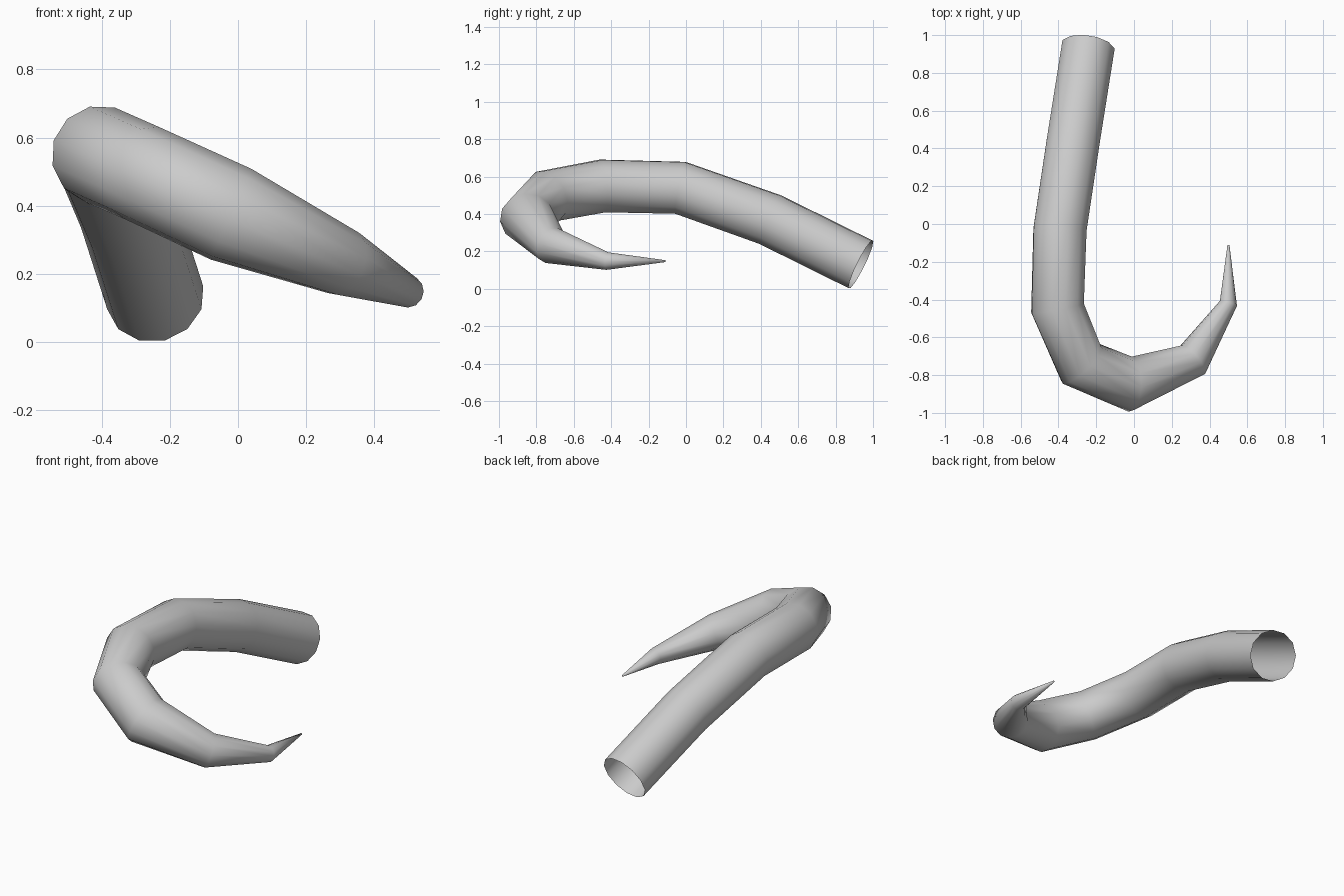
import bpy, bmesh, math
from mathutils import Vector

if "Cube" in bpy.data.objects:
    bpy.data.objects.remove(bpy.data.objects["Cube"])

SIDES = 12
# Centre line of the horn: x, y, z, radius
PATH = [
    (-0.243, 0.935, 0.130, 0.145),
    (-0.320, 0.450, 0.370, 0.145),
    (-0.392, -0.030, 0.540, 0.145),
    (-0.405, -0.445, 0.550, 0.145),
    (-0.280, -0.740, 0.495, 0.145),
    (-0.020, -0.848, 0.375, 0.147),
    (0.310, -0.720, 0.232, 0.100),
    (0.500, -0.420, 0.148, 0.047),
    (0.500, -0.110, 0.148, 0.005),
]

grey = bpy.data.materials.new("light grey")
grey.diffuse_color = (0.6, 0.6, 0.6, 1)
grey.use_nodes = True
grey.node_tree.nodes["Principled BSDF"].inputs["Base Color"].default_value = grey.diffuse_color

pts = [Vector(p[:3]) for p in PATH]
segs = [(b - a).normalized() for a, b in zip(pts, pts[1:])]
tangents = [segs[0]] + [(a + b).normalized() for a, b in zip(segs, segs[1:])] + [segs[-1]]

# Sweep a round section along the path, carrying its frame without twist
bm = bmesh.new()
up = Vector((0, 0, 1))
rings = []
for i, (c, t) in enumerate(zip(pts, tangents)):
    if i:
        up = tangents[i - 1].rotation_difference(t) @ up
    up = (up - t * up.dot(t)).normalized()
    side = t.cross(up)
    ring = []
    for k in range(SIDES):
        a = 2 * math.pi * (k + 0.5) / SIDES
        ring.append(bm.verts.new(c + PATH[i][3] * (up * math.cos(a) + side * math.sin(a))))
    rings.append(ring)

for r0, r1 in zip(rings, rings[1:]):
    for k in range(SIDES):
        n = (k + 1) % SIDES
        bm.faces.new((r0[k], r0[n], r1[n], r1[k]))
bm.faces.new(rings[-1])  # tiny tip cap; the thick end stays open

bmesh.ops.recalc_face_normals(bm, faces=bm.faces)
for f in bm.faces:
    f.smooth = True

mesh = bpy.data.meshes.new("curved_horn")
bm.to_mesh(mesh)
bm.free()
mesh.materials.append(grey)
horn = bpy.data.objects.new("curved_horn", mesh)
bpy.context.collection.objects.link(horn)
